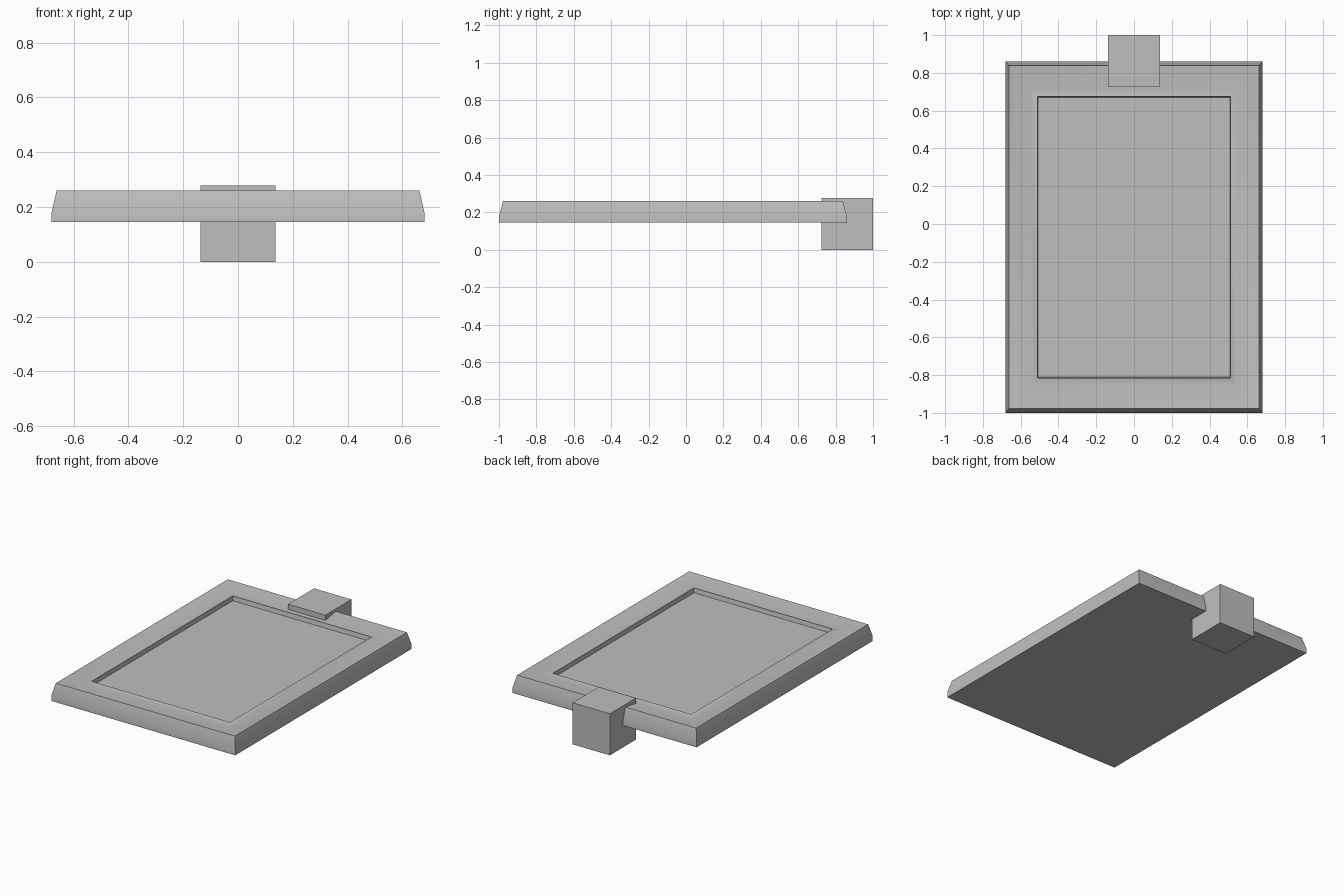
import bpy
import bmesh
from math import radians

default = bpy.data.objects.get("Cube")
if default:
    bpy.data.objects.remove(default, do_unlink=True)

grey = bpy.data.materials.new("plain_grey")
grey.use_nodes = True
colour = (0.52, 0.52, 0.52, 1)
grey.diffuse_color = colour
grey.node_tree.nodes["Principled BSDF"].inputs["Base Color"].default_value = colour


def add_object(name, bm):
    bmesh.ops.recalc_face_normals(bm, faces=bm.faces)
    mesh = bpy.data.meshes.new(name)
    bm.to_mesh(mesh)
    bm.free()
    mesh.materials.append(grey)
    obj = bpy.data.objects.new(name, mesh)
    bpy.context.collection.objects.link(obj)
    return obj


# Rectangular frame and recessed panel, lofted through nested rings
HALF_X, HALF_Y, CENTRE_Y = 0.68, 0.93, -0.07
PROFILE = [  # x inset, y inset, height
    (0, 0, 0.145),          # flat underside
    (0, 0, 0.18),           # upright rim
    (0.018, 0.022, 0.26),   # outer bevel
    (0.135, 0.15, 0.24),    # shallow valley
    (0.168, 0.184, 0.251),  # inner lip
    (0.172, 0.189, 0.222),  # drop to the panel
]
bm = bmesh.new()
rings = []
for inset_x, inset_y, z in PROFILE:
    x, y = HALF_X - inset_x, HALF_Y - inset_y
    rings.append([bm.verts.new((sx * x, CENTRE_Y + sy * y, z))
                  for sx, sy in ((-1, -1), (1, -1), (1, 1), (-1, 1))])
for low, high in zip(rings, rings[1:]):
    for i in range(4):
        j = (i + 1) % 4
        bm.faces.new((low[i], low[j], high[j], high[i]))
bm.faces.new(rings[0][::-1])
bm.faces.new(rings[-1])
board = add_object("framed_panel", bm)

bpy.ops.object.select_all(action="DESELECT")
board.select_set(True)
bpy.context.view_layer.objects.active = board
bpy.ops.object.shade_smooth_by_angle(angle=radians(30))

# Block gripping the middle of the back edge
bm = bmesh.new()
bmesh.ops.create_cube(bm, size=1)
bmesh.ops.scale(bm, vec=(0.275, 0.275, 0.278), verts=bm.verts)
bmesh.ops.translate(bm, vec=(0, 0.8625, 0.139), verts=bm.verts)
add_object("back_block", bm)
